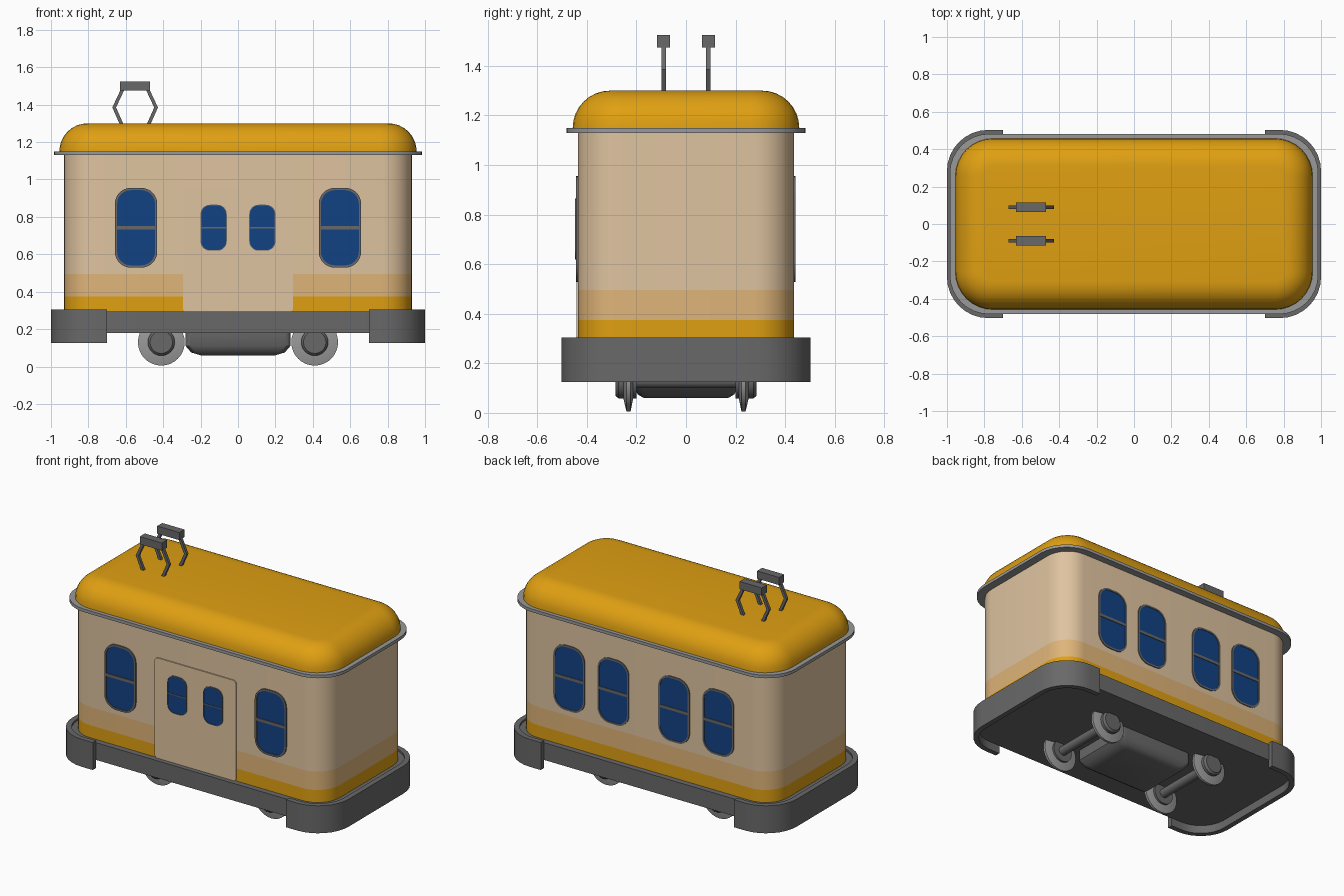
import bpy, bmesh, math
from mathutils import Vector

cube = bpy.data.objects.get("Cube")
if cube:
    bpy.data.objects.remove(cube, do_unlink=True)


def material(name, r, g, b):
    m = bpy.data.materials.new(name)
    m.use_nodes = True
    m.diffuse_color = (r, g, b, 1)
    bsdf = m.node_tree.nodes["Principled BSDF"]
    bsdf.inputs["Base Color"].default_value = (r, g, b, 1)
    bsdf.inputs["Roughness"].default_value = 0.6
    return m


YELLOW = material("yellow", 0.74, 0.35, 0.006)
TAN = material("tan", 0.74, 0.46, 0.19)
CREAM = material("cream", 0.74, 0.55, 0.35)
BLUE = material("window_blue", 0.006, 0.055, 0.23)
DARK = material("dark_grey", 0.14, 0.14, 0.14)
LIGHT = material("light_grey", 0.32, 0.32, 0.32)


def loft(name, loops, mats, closed=False):
    """Skin a row of equal point loops, capped unless closed into a ring."""
    bm = bmesh.new()
    rows = [[bm.verts.new(p) for p in loop] for loop in loops]
    n = len(rows[0])
    pairs = list(zip(rows, rows[1:]))
    if closed:
        pairs.append((rows[-1], rows[0]))
    else:
        bm.faces.new(rows[0])
        bm.faces.new(rows[-1])
    for a, b in pairs:
        for i in range(n):
            j = (i + 1) % n
            bm.faces.new((a[i], a[j], b[j], b[i]))
    bmesh.ops.recalc_face_normals(bm, faces=bm.faces)
    mesh = bpy.data.meshes.new(name)
    bm.to_mesh(mesh)
    bm.free()
    for m in mats:
        mesh.materials.append(m)
    ob = bpy.data.objects.new(name, mesh)
    bpy.context.collection.objects.link(ob)
    bpy.ops.object.select_all(action="DESELECT")
    ob.select_set(True)
    bpy.context.view_layer.objects.active = ob
    bpy.ops.object.shade_smooth_by_angle(angle=math.radians(35))
    return ob


def rounded(hx, hy, r, steps=8):
    """Rounded rectangle outline from half sizes, starting at the +x +y corner."""
    pts = []
    for k, (sx, sy) in enumerate(((1, 1), (-1, 1), (-1, -1), (1, -1))):
        for i in range(steps + 1):
            a = math.pi / 2 * (k + i / steps)
            pts.append((sx * (hx - r) + r * math.cos(a), sy * (hy - r) + r * math.sin(a)))
    return pts


def stack(name, layers, mats):
    """Loft rounded rectangles (half x, half y, radius, z) upward."""
    return loft(name, [[(x, y, z) for x, y in rounded(hx, hy, r)]
                       for hx, hy, r, z in layers], mats)


def upright(cx, cz, hx, hz, r, y):
    return [(cx + x, y, cz + z) for x, z in rounded(hx, hz, r)]


def box(name, lo, hi, mat):
    loops = [[(lo[0], lo[1], z), (hi[0], lo[1], z), (hi[0], hi[1], z), (lo[0], hi[1], z)]
             for z in (lo[2], hi[2])]
    return loft(name, loops, [mat])


# Body with painted bands
body = stack("body", [(0.93, 0.435, 0.16, z) for z in (0.28, 0.375, 0.495, 1.14)],
             [YELLOW, TAN, CREAM])
for f in body.data.polygons:
    z = f.center.z
    f.material_index = 0 if z < 0.375 else 1 if z < 0.495 else 2

# Roof and its rim
stack("roof_rim", [(0.985, 0.482, 0.21, 1.13), (0.985, 0.482, 0.21, 1.15)], [LIGHT])
dome = []
for i in range(9):
    a = math.pi / 2 * i / 8
    inset = 0.15 * (1 - math.cos(a))
    dome.append((0.955 - inset, 0.457 - inset, 0.2 - inset, 1.15 + 0.15 * math.sin(a)))
stack("roof", dome, [YELLOW])

# Chassis and underfloor box
stack("chassis", [(0.968, 0.472, 0.19, 0.18), (0.968, 0.472, 0.19, 0.293)], [DARK])
stack("underfloor_box", [(0.2, 0.17, 0.03, 0.06), (0.25, 0.195, 0.03, 0.075),
                         (0.28, 0.215, 0.03, 0.11), (0.28, 0.215, 0.03, 0.185)], [DARK])

# Wrap-around end bumpers
def half_path(hx, hy, r):
    pts = rounded(hx, hy, r)
    n = len(pts) // 4
    return [(0.7, -hy)] + pts[3 * n:] + pts[:n] + [(0.7, hy)]


for side, label in ((1, "left"), (-1, "right")):
    sections = []
    for (ox, oy), (ix, iy) in zip(half_path(1, 0.503, 0.22), half_path(0.966, 0.469, 0.186)):
        sections.append([(side * ox, oy, 0.125), (side * ox, oy, 0.305),
                         (side * ix, iy, 0.305), (side * ix, iy, 0.125)])
    loft("bumper_" + label, sections, [DARK])


# Wheels and hubs
def turned(name, cx, side, profile, mat):
    rings = []
    for r, y in profile:
        rings.append([(cx + r * math.cos(math.tau * i / 32), side * y,
                       0.13 + r * math.sin(math.tau * i / 32)) for i in range(32)])
    loft(name, rings, [mat])


for cx in (-0.41, 0.41):
    for side in (-1, 1):
        turned("wheel", cx, side, [(0.07, 0.213), (0.125, 0.224), (0.125, 0.24),
                                   (0.075, 0.252)], LIGHT)
        turned("hub", cx, side, [(0.072, 0.2), (0.072, 0.272), (0.06, 0.285)], DARK)
    # Axle between each wheel pair
    turned("axle", cx, 1, [(0.03, -0.22), (0.03, 0.22)], DARK)


# Windows: glass plate, frame ring and crossbar
def window(cx, cz, hx, hz, r, wall, out, edge):
    s = math.copysign(1, wall)
    inner = (hx - edge, hz - edge, r - edge)
    glass, front = wall + s * out * 0.4, wall + s * out
    loft("window_glass", [upright(cx, cz, *inner, y) for y in (wall - s * 0.003, glass)], [BLUE])
    back = wall - s * 0.003
    loft("window_frame", [upright(cx, cz, hx, hz, r, back), upright(cx, cz, hx, hz, r, front),
                          upright(cx, cz, *inner, front), upright(cx, cz, *inner, back)],
         [DARK], closed=True)
    bar = edge * 0.8
    ys = sorted((wall, front))
    box("window_bar", (cx - hx + edge, ys[0], cz - bar), (cx + hx - edge, ys[1], cz + bar), DARK)


for cx in (-0.545, 0.545):
    window(cx, 0.742, 0.113, 0.213, 0.085, -0.435, 0.009, 0.012)
for cx in (-0.54, -0.22, 0.22, 0.54):
    window(cx, 0.742, 0.113, 0.213, 0.085, 0.435, 0.006, 0.012)

# Door with two small windows
loft("door", [upright(0, 0.62, 0.295, 0.33, 0.025, y) for y in (-0.43, -0.442)], [CREAM])
for cx in (-0.13, 0.13):
    window(cx, 0.742, 0.07, 0.123, 0.05, -0.442, 0.005, 0.004)

# Roof current collectors
for y in (-0.09, 0.09):
    box("collector_head", (-0.63, y - 0.026, 1.475), (-0.47, y + 0.026, 1.525), DARK)
    for s in (-1, 1):
        path = [(0.065, 1.485), (0.112, 1.385), (0.07, 1.29)]
        arm = [[(-0.55 + s * (x + dx), y + dy, z)
                for dx, dy in ((-0.01, -0.009), (0.01, -0.009), (0.01, 0.009), (-0.01, 0.009))]
               for x, z in path]
        loft("collector_arm", arm, [DARK])
